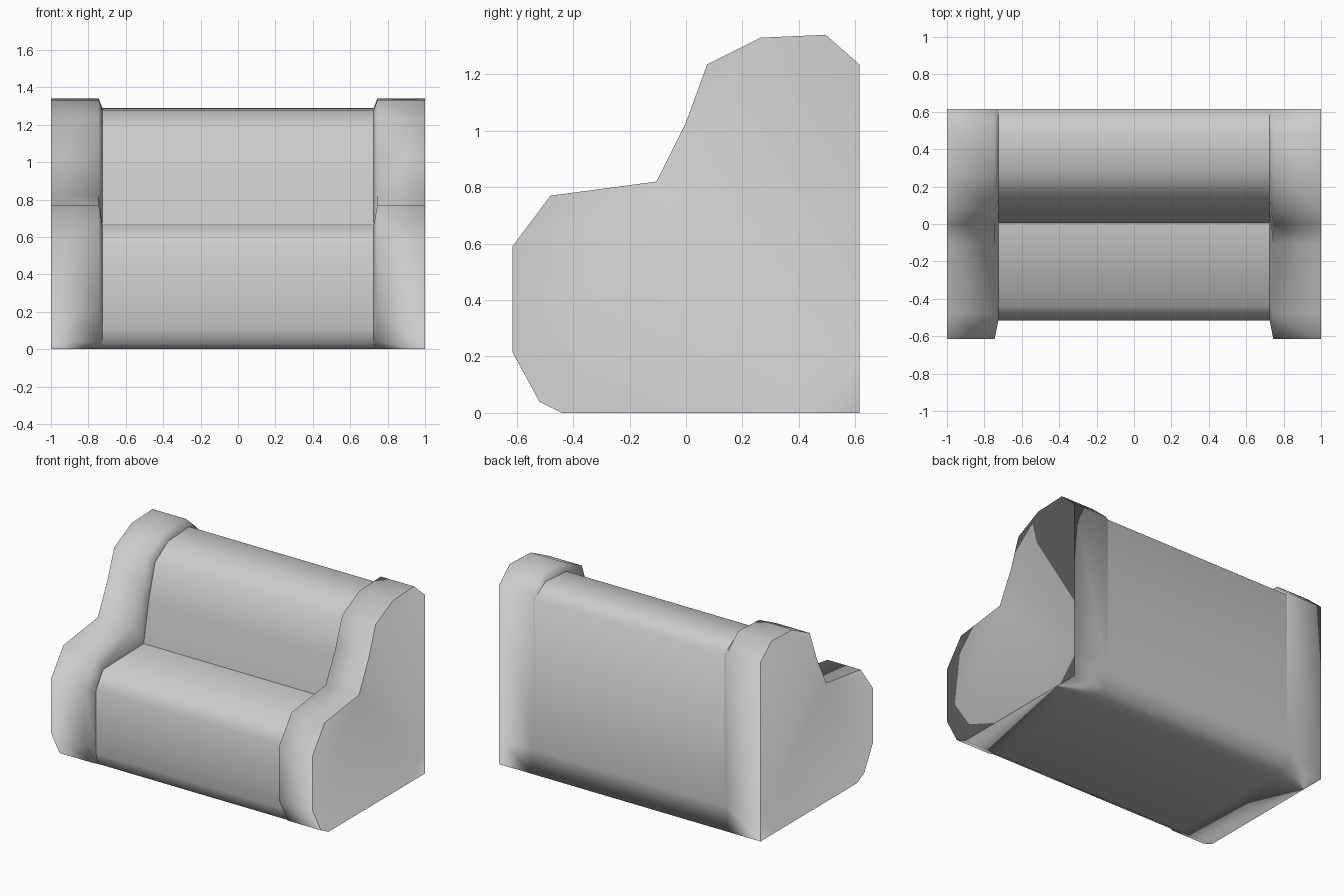
import bpy, bmesh

if "Cube" in bpy.data.objects:
    bpy.data.objects.remove(bpy.data.objects["Cube"])

# Matching side profiles (y, z): raised arm roll and lower seat/back cushion
ARM = [(-.44, 0), (-.52, .04), (-.615, .215), (-.615, .59), (-.48, .77),
       (-.105, .82), (0, 1.03), (.075, 1.235), (.265, 1.33), (.495, 1.34),
       (.615, 1.235), (.615, .17), (.615, 0), (.45, 0)]
BODY = [(-.44, 0), (-.495, .03), (-.515, .11), (-.515, .545), (-.44, .66),
        (.005, .67), (.06, .945), (.13, 1.185), (.27, 1.275), (.5, 1.29),
        (.615, 1.22), (.615, .17), (.615, 0), (.45, 0)]
CREASE = 5  # profile index where seat meets backrest


def loft(name, stations, cap=False, crease=False):
    """Skin a run of (x, profile) rings; optionally cap the first ring."""
    bm = bmesh.new()
    rings = [[bm.verts.new((x, y, z)) for y, z in prof] for x, prof in stations]
    rising = stations[-1][0] > stations[0][0]
    n = len(ARM)
    for a, b in zip(rings, rings[1:]):
        for j in range(n):
            k = (j + 1) % n
            quad = [a[j], a[k], b[k], b[j]]
            bm.faces.new(quad[::-1] if rising else quad)
        if crease:
            bm.edges.get((a[CREASE], b[CREASE])).smooth = False
    if cap:
        # outer side panel with a soft rim
        f = bm.faces.new(rings[0] if rising else rings[0][::-1])
        bmesh.ops.inset_region(bm, faces=[f], thickness=.12, use_even_offset=True)
        bmesh.ops.triangulate(bm, faces=[f])
    for f in bm.faces:
        f.smooth = True
    me = bpy.data.meshes.new(name)
    bm.to_mesh(me)
    bm.free()
    ob = bpy.data.objects.new(name, me)
    bpy.context.collection.objects.link(ob)


# Seat and backrest
loft("seat_and_back", [(-.725, BODY), (.725, BODY)], crease=True)

# Arms, stepping down to the cushion on the inner side
for s, side in ((-1, "left"), (1, "right")):
    loft(side + "_arm", [(s, ARM), (s * .745, ARM), (s * .725, BODY)], cap=True)
